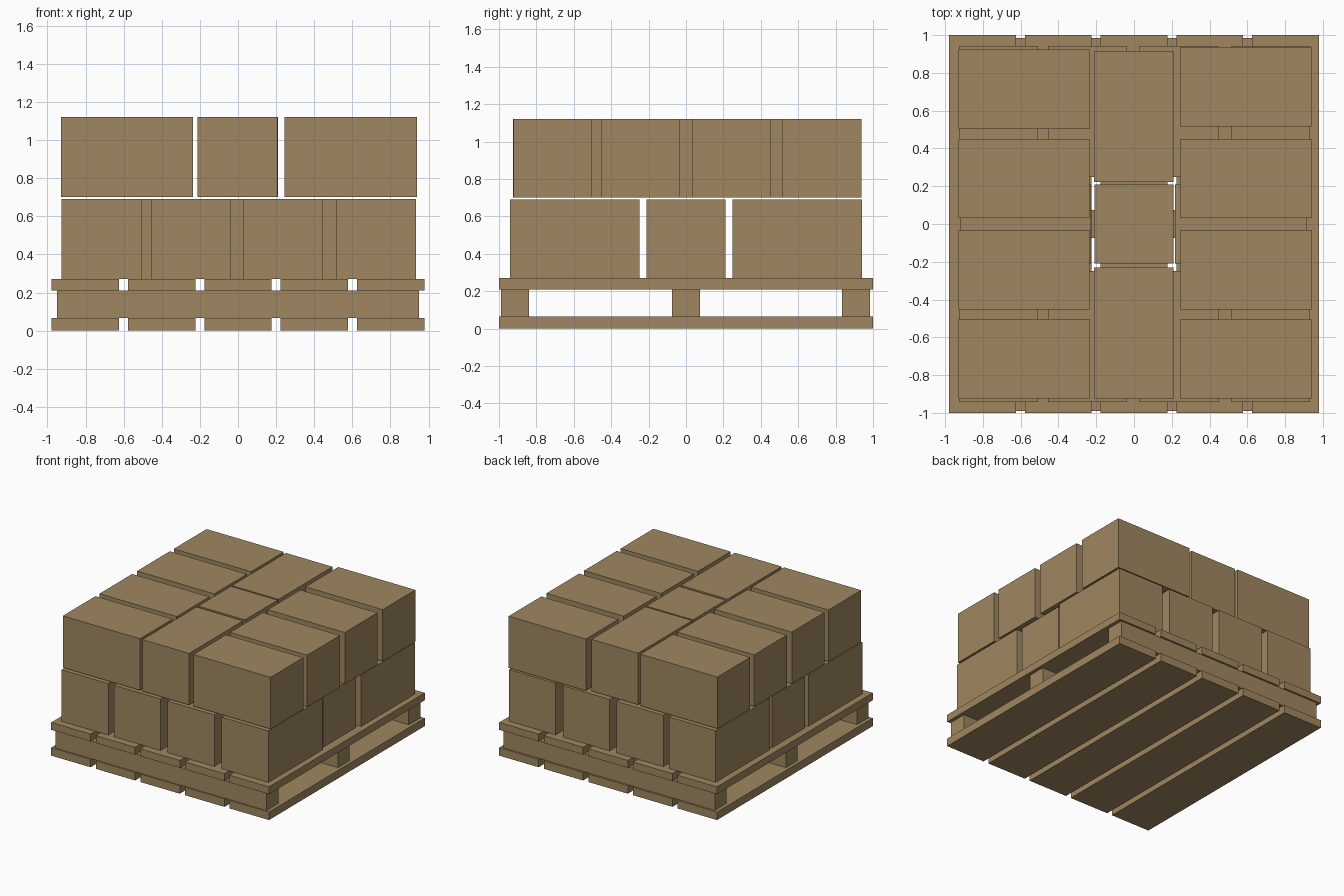
import bpy

if "Cube" in bpy.data.objects:
    bpy.data.objects.remove(bpy.data.objects["Cube"])

wood = bpy.data.materials.new("kraft_brown")
wood.diffuse_color = (0.35, 0.245, 0.12, 1)
wood.use_nodes = True
wood.node_tree.nodes["Principled BSDF"].inputs["Base Color"].default_value = wood.diffuse_color


def block(name, x, y, z):
    """Box from (min, max) ranges on each axis."""
    verts = [(a, b, c) for a in x for b in y for c in z]
    faces = [(0, 1, 3, 2), (4, 6, 7, 5), (0, 4, 5, 1),
             (2, 3, 7, 6), (0, 2, 6, 4), (1, 5, 7, 3)]
    mesh = bpy.data.meshes.new(name)
    mesh.from_pydata(verts, [], faces)
    mesh.materials.append(wood)
    obj = bpy.data.objects.new(name, mesh)
    bpy.context.collection.objects.link(obj)
    return obj


def span(centre, size):
    return (centre - size / 2, centre + size / 2)


LONG, SHORT = 0.694, 0.42          # carton footprint
LOWER, UPPER = (0.271, 0.69), (0.70, 1.12)
ROW = (-0.717, -0.246, 0.237, 0.723)   # centres of four cartons side by side

# pallet: bottom and top deck boards
for i in range(5):
    x = span((i - 2) * 0.401, 0.354)
    block("bottom_board", x, (-1, 1), (0, 0.065))
    block("top_board", x, (-1, 1), (0.21, 0.27))

# pallet: stringers
for y in (-0.914, 0, 0.91):
    block("stringer", (-0.95, 0.95), span(y, 0.15), (0.065, 0.21))

# lower layer: front and back rows, middle row turned sideways
for y in (-0.595, 0.595):
    for x in ROW:
        block("lower_carton", span(x, SHORT), span(y, LONG), LOWER)
for x in (-0.575, 0.565):
    block("lower_middle_carton", span(x, LONG), span(0, SHORT), LOWER)
block("lower_core_carton", span(0, SHORT), span(0, SHORT), LOWER)

# upper layer: left and right columns, middle column turned
for x in (-0.582, 0.592):
    for i, y in enumerate(ROW):
        dy = -0.01 if x < 0 and i == 3 else 0.004
        block("upper_carton", span(x, LONG), span(y + dy, SHORT), UPPER)
for y in (-0.578, 0.57):
    block("upper_middle_carton", span(-0.002, SHORT), span(y, LONG), UPPER)
block("upper_core_carton", span(0, SHORT), span(0, SHORT), UPPER)
